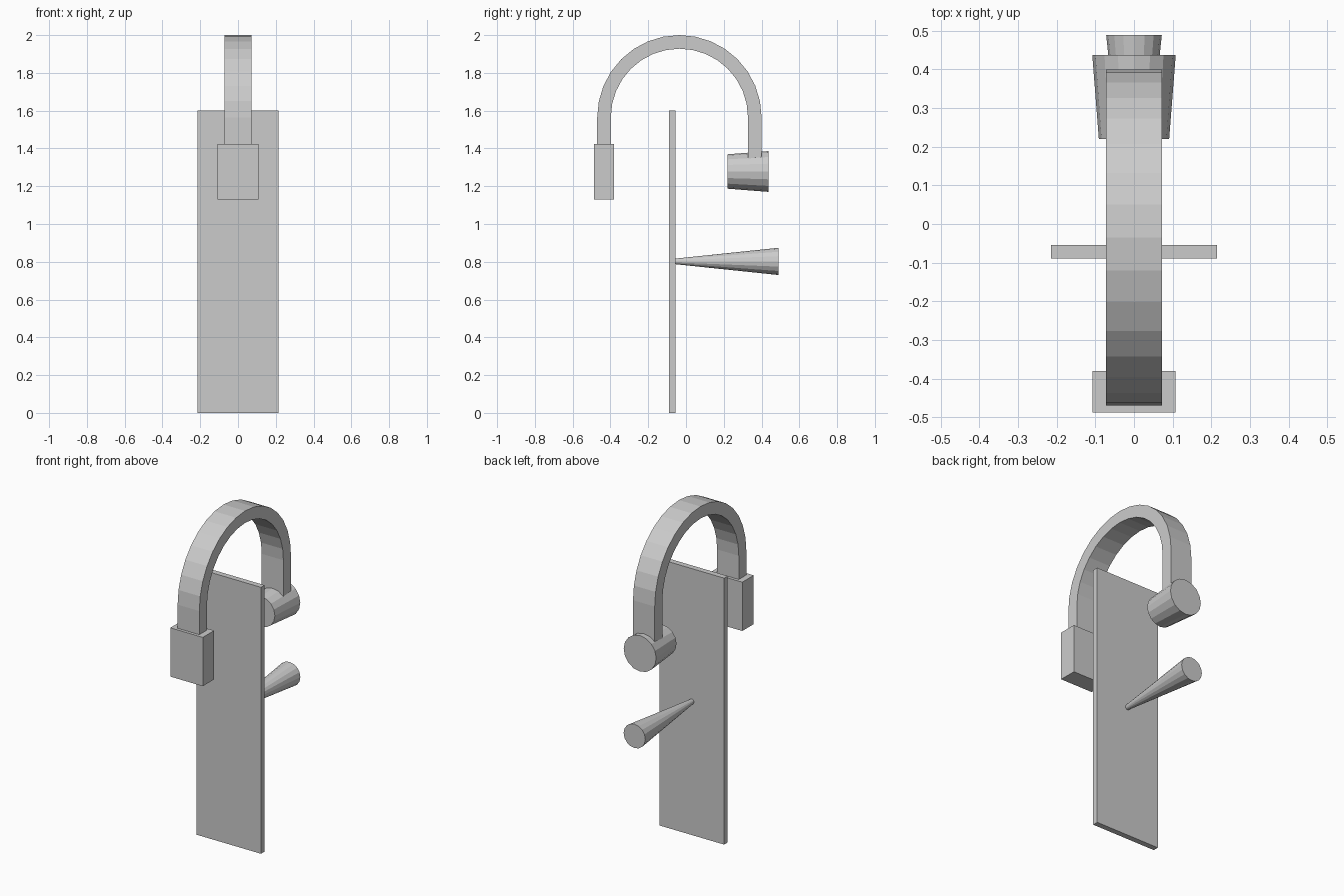
import bpy, bmesh, math
from mathutils import Matrix

if "Cube" in bpy.data.objects:
    bpy.data.objects.remove(bpy.data.objects["Cube"])


def finish(name, bm):
    bmesh.ops.recalc_face_normals(bm, faces=bm.faces)
    me = bpy.data.meshes.new(name)
    bm.to_mesh(me)
    bm.free()
    ob = bpy.data.objects.new(name, me)
    bpy.context.collection.objects.link(ob)
    return ob


def box(name, x, y0, y1, z0, z1):
    bm = bmesh.new()
    bmesh.ops.create_cube(bm, size=1)
    bmesh.ops.scale(bm, vec=(2 * x, y1 - y0, z1 - z0), verts=bm.verts)
    bmesh.ops.translate(bm, vec=(0, (y0 + y1) / 2, (z0 + z1) / 2), verts=bm.verts)
    return finish(name, bm)


def cone_y(name, y0, y1, r0, r1, z, sides=16):
    bm = bmesh.new()
    # local +z is turned to +y
    m = Matrix.Translation((0, (y0 + y1) / 2, z)) @ Matrix.Rotation(-math.pi / 2, 4, 'X')
    bmesh.ops.create_cone(bm, cap_ends=True, segments=sides, radius1=r0,
                          radius2=r1, depth=y1 - y0, matrix=m)
    return finish(name, bm)


def arch(name, half, cy, cz, r_out, r_in, front_z, back_z, steps=16):
    def side(r):
        arc = [(cy - r * math.cos(math.pi * i / steps),
                cz + r * math.sin(math.pi * i / steps)) for i in range(steps + 1)]
        return [(cy - r, front_z)] + arc + [(cy + r, back_z)]
    bm = bmesh.new()
    rows = [[bm.verts.new((x, y, z)) for y, z in side(r)]
            for x, r in ((-half, r_out), (half, r_out), (half, r_in), (-half, r_in))]
    for k in range(4):
        a, b = rows[k], rows[(k + 1) % 4]
        for i in range(len(a) - 1):
            bm.faces.new((a[i], a[i + 1], b[i + 1], b[i]))
    for end in (0, -1):
        bm.faces.new([row[end] for row in rows])
    return finish(name, bm)


# upright back plate
box("plate", 0.215, -0.089, -0.055, 0, 1.6)
# arched strap over the top of the plate
arch("arched_strap", 0.072, -0.035, 1.565, 0.435, 0.363, 1.40, 1.30)
# block on the front end of the strap
box("front_block", 0.108, -0.488, -0.38, 1.13, 1.423)
# tapered cup on the back end of the strap
cone_y("rear_cup", 0.22, 0.437, 0.091, 0.108, 1.278)
# tapered peg from the plate
cone_y("rear_peg", -0.055, 0.489, 0.015, 0.072, 0.802)
